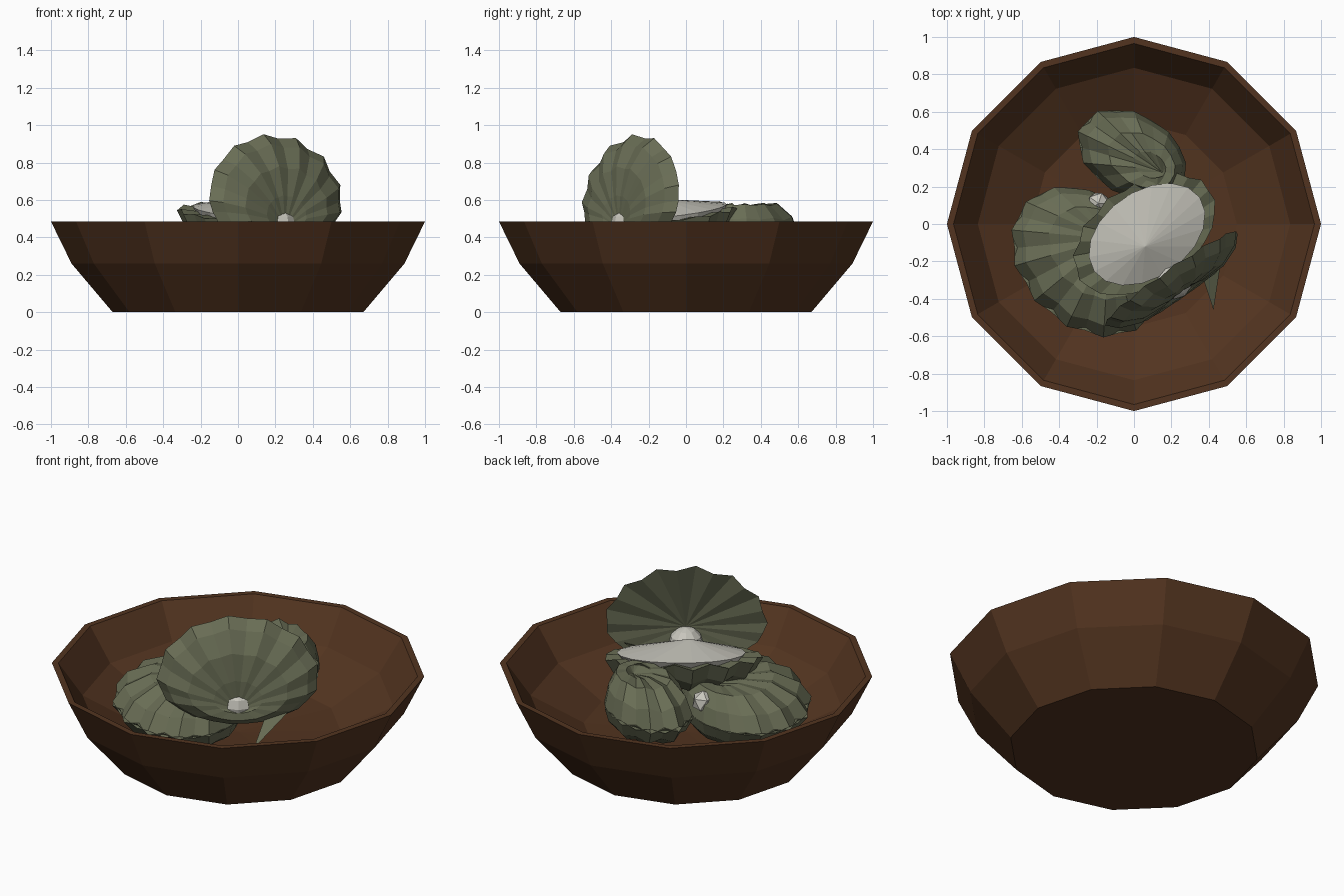
import bpy, bmesh, math
from mathutils import Vector

if "Cube" in bpy.data.objects:
    bpy.data.objects.remove(bpy.data.objects["Cube"])


def material(name, rgb):
    m = bpy.data.materials.new(name)
    m.diffuse_color = (*rgb, 1)
    m.use_nodes = True
    m.node_tree.nodes["Principled BSDF"].inputs["Base Color"].default_value = m.diffuse_color
    return m


BROWN = material("brown wood", (0.085, 0.034, 0.014))
GREEN = material("grey green shell", (0.140, 0.152, 0.090))
WHITE = material("pale flesh", (0.58, 0.57, 0.51))


def finish(name, bm, mat):
    bmesh.ops.recalc_face_normals(bm, faces=bm.faces)
    me = bpy.data.meshes.new(name)
    bm.to_mesh(me)
    bm.free()
    me.materials.append(mat)
    ob = bpy.data.objects.new(name, me)
    bpy.context.collection.objects.link(ob)
    return ob


def loft(name, rings, mat, start, end):
    """Join closed rings of points; close each end with a fan to a point."""
    bm = bmesh.new()
    vs = [[bm.verts.new(p) for p in r] for r in rings]
    n = len(vs[0])
    for a, b in zip(vs, vs[1:]):
        for i in range(n):
            j = (i + 1) % n
            bm.faces.new((a[i], a[j], b[j], b[i]))
    for ring, tip in ((vs[0], start), (vs[-1], end)):
        t = bm.verts.new(tip)
        for i in range(n):
            bm.faces.new((ring[i], ring[(i + 1) % n], t))
    return finish(name, bm, mat)


# Twelve-sided bowl: outside, rim, shallow inside
profile = [(0.67, 0), (0.89, 0.26), (1.0, 0.485), (0.965, 0.485), (0.835, 0.30), (0.55, 0.15)]
loft("bowl", [[(r * math.cos(math.tau * i / 12), r * math.sin(math.tau * i / 12), z)
               for i in range(12)] for r, z in profile], BROWN, (0, 0, 0), (0, 0, 0.12))


def valve(name, c, x, y, z, w, h, depth, hollow=0.0, ribs=13, rib=0.03, low=1.0):
    """Ribbed scallop half: x is the width, y runs hinge to lip, z bulges outward."""
    c, x, y, z = Vector(c), Vector(x).normalized(), Vector(y).normalized(), Vector(z).normalized()
    n = ribs * 2

    def pt(u, v, d):
        return c + x * u + y * v + z * d

    rings = []
    for r, f in ((1, 0), (0.88, 0.55), (0.62, 0.97), (0.3, 0.95)):
        ring = []
        for i in range(n):
            a = math.tau * i / n
            k = rib * (1 if i % 2 else -1) * (0.55 + 0.45 * math.sin(a))
            s = r * (1 + k)
            v = math.sin(a) * (low if math.sin(a) < 0 else 1)
            ring.append(pt(w * s * math.cos(a), h * s * v - 0.5 * low * h * (1 - r),
                           depth * (f + 3 * k * r)))
        rings.append(ring)
    return loft(name, rings, GREEN, pt(0, -0.2 * low * h, hollow), pt(0, -0.6 * low * h, depth * 0.7))


# Open scallop: facing the back left
T = Vector((0.819, 0.574, 0))
D = Vector((0.574, -0.819, 0))
UP = Vector((0, 0, 1))


def lean(deg):
    a = math.radians(deg)
    return -D * math.cos(a) + UP * math.sin(a)


back, lip = lean(83), lean(11)
valve("open_shell_upper", D * 0.35 + UP * 0.595, T, back, T.cross(back), 0.43, 0.35, 0.10, 0.05, low=0.72)
valve("open_shell_lower", D * 0.08 + T * 0.015 + UP * 0.53, T, lip, -T.cross(lip) if T.cross(lip).z > 0
      else T.cross(lip), 0.42, 0.27, 0.16, 0.02)

# Flesh in the open scallop: low cone with a thin skirt, and the hinge muscle
flesh_c = D * 0.085 + T * 0.025 + UP * 0.547


def flesh_ring(scale, drop):
    return [flesh_c + T * (0.345 * scale * math.cos(a)) + lip * (0.235 * scale * math.sin(a)) - UP * drop
            for a in (math.tau * i / 18 for i in range(18))]


loft("flesh", [flesh_ring(0.9, 0.05), flesh_ring(1, 0)], WHITE,
     flesh_c - UP * 0.06, Vector((0.06, -0.12, 0.605)))
bm = bmesh.new()
bmesh.ops.create_uvsphere(bm, u_segments=10, v_segments=6, radius=0.095)
for v in bm.verts:
    v.co = v.co + D * 0.375 + UP * 0.465
finish("hinge_muscle", bm, WHITE)


# Closed scallops lying in the bowl
def clam(name, c, x, y, w, h, top, bottom, ribs):
    for part, s, d in (("upper", 1, top), ("lower", -1, bottom)):
        valve(name + "_" + part, c, x, y, UP * s, w, h, d, ribs=ribs)


clam("left_shell", (-0.25, -0.20, 0.30), (0.72, -0.70, 0), (-0.70, -0.72, 0), 0.45, 0.34, 0.16, 0.14, 13)
clam("back_shell", (-0.01, 0.37, 0.40), (0.5, 0.86, 0), (-0.86, 0.5, 0), 0.215, 0.31, 0.18, 0.15, 9)

# Pale sliver in the gap between the closed shells
bm = bmesh.new()
bmesh.ops.create_icosphere(bm, subdivisions=1, radius=0.065)
for v in bm.verts:
    v.co = v.co + Vector((-0.19, 0.11, 0.39))
finish("flesh_tip", bm, WHITE)

# Loose shell flake at the right
bm = bmesh.new()
p = [bm.verts.new(q) for q in ((0.34, -0.2, 0.43), (0.425, -0.46, 0.31), (0.48, -0.1, 0.48), (0.39, -0.22, 0.34))]
for f in ((0, 1, 2), (0, 1, 3), (1, 2, 3), (0, 2, 3)):
    bm.faces.new([p[i] for i in f])
finish("shell_flake", bm, GREEN)
